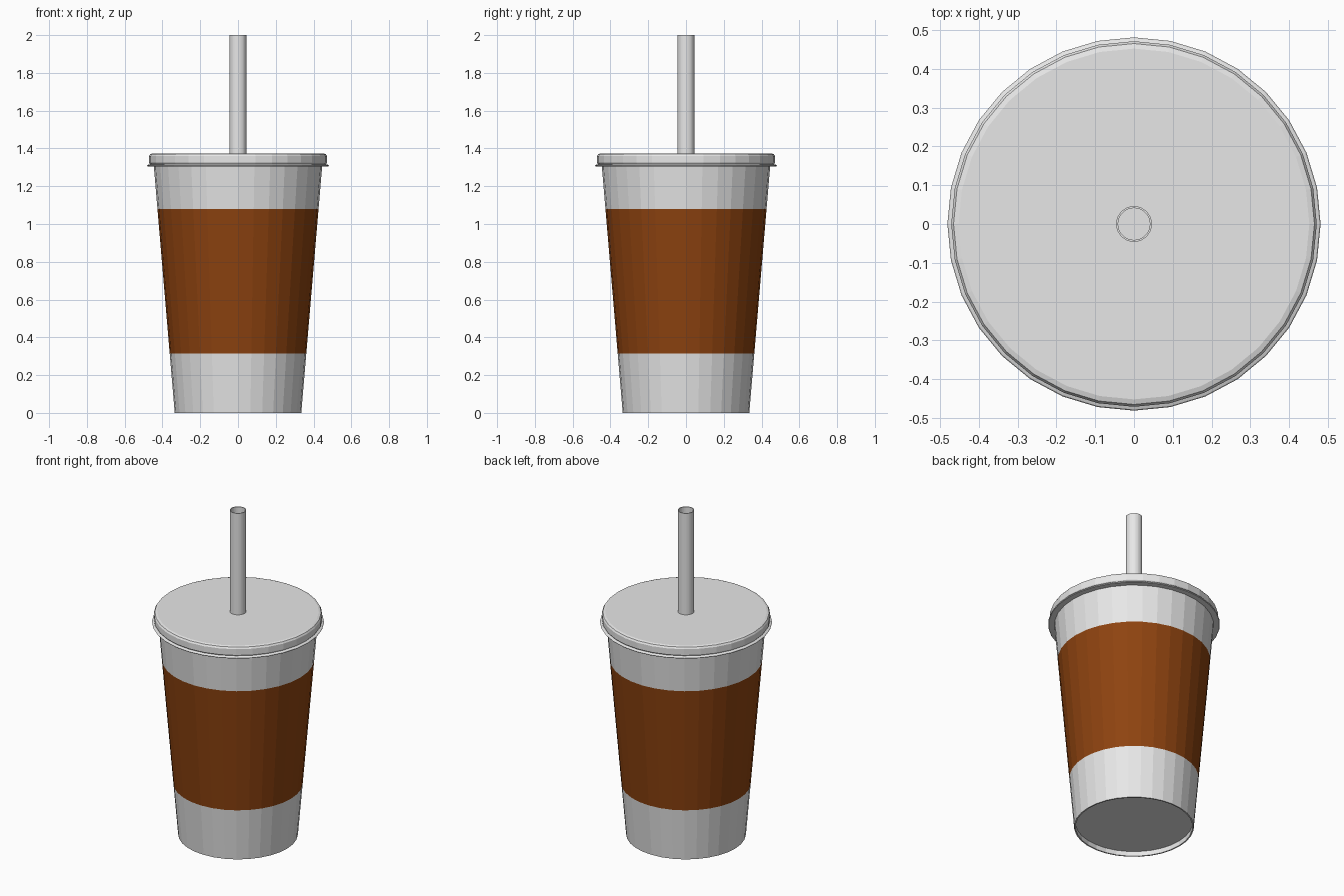
import bpy
import bmesh
from math import sin, cos, tau

cube = bpy.data.objects.get("Cube")
if cube:
    bpy.data.objects.remove(cube, do_unlink=True)

SIDES = 32


def material(name, r, g, b):
    m = bpy.data.materials.new(name)
    m.use_nodes = True
    m.diffuse_color = (r, g, b, 1)
    bsdf = m.node_tree.nodes["Principled BSDF"]
    bsdf.inputs["Base Color"].default_value = (r, g, b, 1)
    bsdf.inputs["Roughness"].default_value = 0.6
    return m


def lathe(name, profile, mats, closed=False):
    """Spin a (radius, height) profile about z; zero radius makes a pole."""
    bm = bmesh.new()
    rings = []
    for r, z in profile:
        if r == 0:
            rings.append([bm.verts.new((0, 0, z))] * SIDES)
        else:
            rings.append([bm.verts.new((r * cos(tau * i / SIDES), r * sin(tau * i / SIDES), z))
                          for i in range(SIDES)])
    pairs = list(zip(rings, rings[1:]))
    if closed:
        pairs.append((rings[-1], rings[0]))
    for a, b in pairs:
        for i in range(SIDES):
            j = (i + 1) % SIDES
            corners = list(dict.fromkeys((a[i], a[j], b[j], b[i])))
            bm.faces.new(corners)
    bmesh.ops.recalc_face_normals(bm, faces=bm.faces)
    mesh = bpy.data.meshes.new(name)
    bm.to_mesh(mesh)
    bm.free()
    for m in mats:
        mesh.materials.append(m)
    obj = bpy.data.objects.new(name, mesh)
    bpy.context.collection.objects.link(obj)
    return obj


white = material("white plastic", 0.8, 0.8, 0.8)
brown = material("brown sleeve", 0.27, 0.056, 0.005)

# Tapered cup with a recessed base and a flush coloured band
BASE_R, RIM_R, RIM_Z = 0.335, 0.446, 1.31
BAND_LOW, BAND_HIGH = 0.315, 1.08


def wall(z):
    return (BASE_R + (RIM_R - BASE_R) * z / RIM_Z, z)


cup = lathe("cup", [(0, 0.03), (0.328, 0.03), (0.327, 0), wall(0), wall(BAND_LOW),
                    wall(BAND_HIGH), wall(RIM_Z), (0, RIM_Z)], [white, brown])
for face in cup.data.polygons:
    if BAND_LOW < face.center.z < BAND_HIGH:
        face.material_index = 1

# Flat lid with a bevelled top edge
lid = lathe("lid", [(0, 1.374), (0.452, 1.374), (0.465, 1.37), (0.471, 1.36),
                    (0.471, 1.325), (0.466, 1.317), (0.44, 1.317), (0, 1.317)], [white])

# Thin rolled lip below the lid
lip = lathe("lid_lip", [(0.44, 1.318), (0.47, 1.316), (0.478, 1.313), (0.481, 1.309),
                        (0.478, 1.305), (0.44, 1.304)], [white], closed=True)

# Hollow straw standing in the lid
straw = lathe("straw", [(0.046, 1.37), (0.046, 2), (0.041, 2), (0.041, 1.37)], [white], closed=True)
